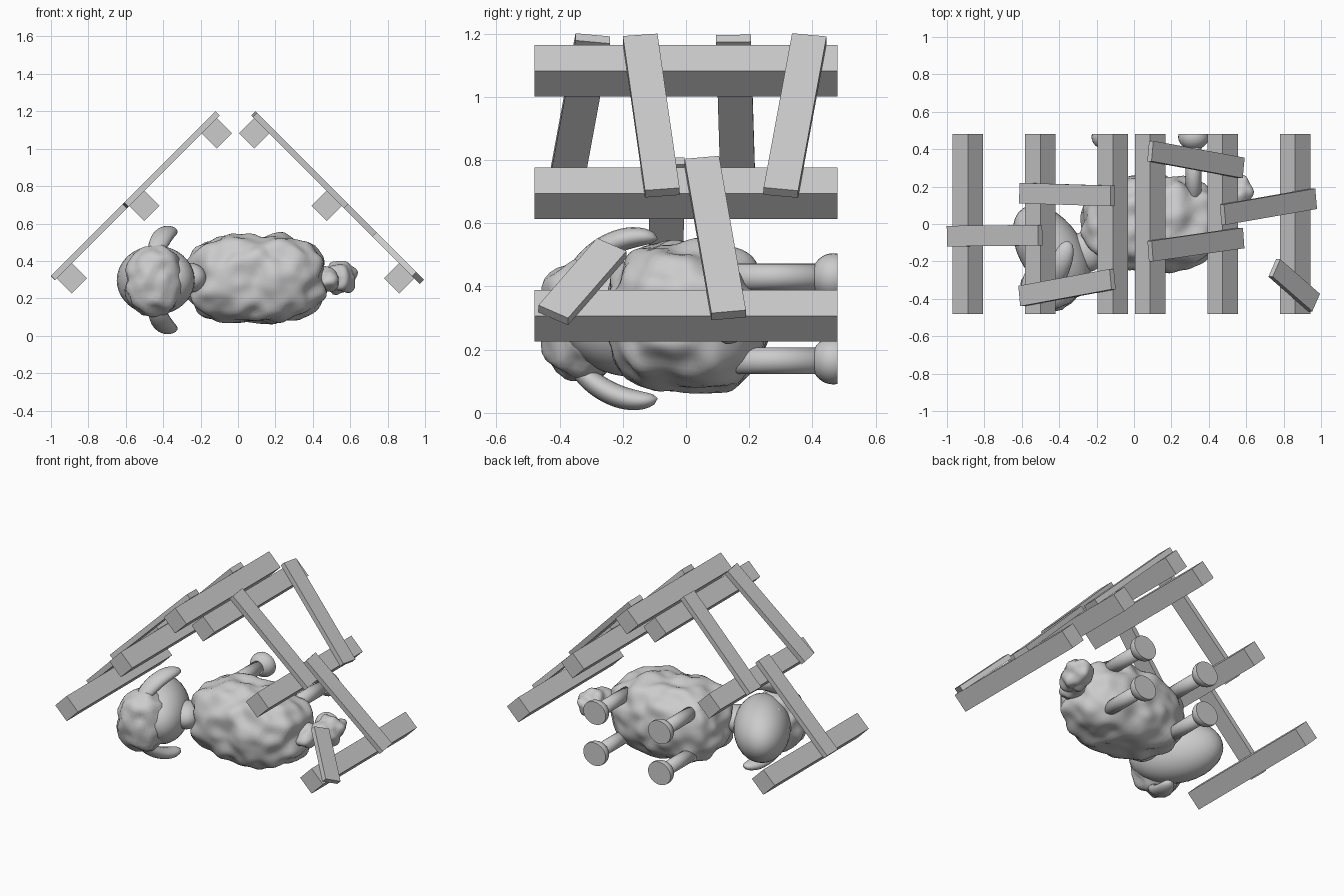
import bpy, bmesh, math
from mathutils import Vector, Matrix, noise

if "Cube" in bpy.data.objects:
    bpy.data.objects.remove(bpy.data.objects["Cube"])

MIRROR_X = -0.0135          # middle plane of the two fence panels
R = math.sqrt(0.5)


def finish(name, bm, smooth=True):
    bmesh.ops.recalc_face_normals(bm, faces=bm.faces)
    me = bpy.data.meshes.new(name)
    bm.to_mesh(me)
    bm.free()
    for p in me.polygons:
        p.use_smooth = smooth
    ob = bpy.data.objects.new(name, me)
    bpy.context.collection.objects.link(ob)
    return ob


def box(name, center, ax, ay, az, size):
    bm = bmesh.new()
    rot = Matrix((ax, ay, az)).transposed().to_4x4()
    m = Matrix.Translation(center) @ rot @ Matrix.Diagonal((*size, 1))
    bmesh.ops.create_cube(bm, size=1, matrix=m)
    return finish(name, bm, False)


def wool(name, center, radii, power=2.0, amp=0.02, freq=9, rot=0, sub=5):
    """Lumpy superellipsoid."""
    bm = bmesh.new()
    bmesh.ops.create_icosphere(bm, subdivisions=sub, radius=1)
    turn = Matrix.Rotation(rot, 3, 'Z')
    for v in bm.verts:
        n = v.co.normalized()
        k = sum(abs(c) ** power for c in n) ** (-1 / power)
        p = Vector(c * k * r for c, r in zip(n, radii))
        p += n * amp * noise.noise((p + Vector(center)) * freq) * 1.6
        v.co = turn @ p + Vector(center)
    return finish(name, bm)


def ball(name, center, radii, rot=0):
    bm = bmesh.new()
    m = (Matrix.Translation(center) @ Matrix.Rotation(rot, 4, 'Z')
         @ Matrix.Diagonal((*radii, 1)))
    bmesh.ops.create_uvsphere(bm, u_segments=32, v_segments=20, radius=1, matrix=m)
    return finish(name, bm)


# --- leaning fence panels -------------------------------------------------
def panel(side, label, slats):
    def flip(x):
        return MIRROR_X + side * x
    along = Vector((side * R, 0, R))        # up the slope
    normal = Vector((-side * R, 0, R))      # outward
    yax = Vector((0, 1, 0))
    base = Vector((flip(-0.875), 0, 0.307))
    for i in range(3):
        c = base + along * (0.548 * i)
        box(f"{label}_beam_{i + 1}", c, along, yax, normal, (0.115, 0.96, 0.115))
    # slats: (slope start, y start, slope end, y end)
    for i, (s0, y0, s1, y1) in enumerate(slats):
        a = base + along * s0 + yax * y0 + normal * 0.073
        b = base + along * s1 + yax * y1 + normal * 0.073
        d = (b - a).normalized()
        box(f"{label}_slat_{i + 1}", (a + b) / 2, d, normal.cross(d), normal,
            ((b - a).length, 0.11, 0.032))


panel(1, "left", [(-0.07, -0.065, 0.62, -0.06),
                  (0.478, 0.165, 1.168, 0.15),
                  (0.478, -0.385, 1.168, -0.295)])
panel(-1, "right", [(0.478, 0.30, 1.168, 0.39),
                    (0.478, -0.075, 1.168, -0.145),
                    (-0.07, 0.135, 0.62, 0.05),
                    (-0.07, -0.42, 0.23, -0.235)])

# --- sheep lying on its side (legs toward +y, head toward -x) --------------
wool("wool_body", (0.095, 0.005, 0.303), (0.37, 0.25, 0.235), 2.7, 0.019, 11)
wool("head_wool", (-0.447, -0.325, 0.295), (0.155, 0.14, 0.19), 2.2, 0.014, 15, 0.1, 4)
wool("tail_base", (0.475, 0.04, 0.295), (0.07, 0.09, 0.065), 2, 0.016, 16, 0, 4)
wool("tail_tip", (0.55, 0.135, 0.31), (0.08, 0.125, 0.092), 2, 0.016, 16, -0.25, 4)
ball("neck", (-0.26, -0.15, 0.31), (0.085, 0.11, 0.08), 0.5)
head_turn = math.atan2(0.83, -0.55)
ball("head", (-0.44, -0.15, 0.297), (0.28, 0.168, 0.185), head_turn)

# legs and flat-soled hooves
for lx, end in ((-0.145, "front"), (0.318, "back")):
    for lz, s in ((0.43, "upper"), (0.165, "lower")):
        bm = bmesh.new()
        m = Matrix.Translation((lx, 0.28, lz)) @ Matrix.Rotation(math.pi / 2, 4, 'X')
        bmesh.ops.create_cone(bm, cap_ends=True, segments=24, radius1=0.042,
                              radius2=0.042, depth=0.34, matrix=m)
        finish(f"{end}_leg_{s}", bm)
        bm = bmesh.new()
        m = (Matrix.Translation((lx, 0.466, lz))
             @ Matrix.Rotation(math.pi / 2, 4, 'X')
             @ Matrix.Diagonal((0.082, 0.075, 0.07, 1)))
        bmesh.ops.create_uvsphere(bm, u_segments=28, v_segments=18, radius=1, matrix=m)
        bmesh.ops.bisect_plane(bm, geom=bm.verts[:] + bm.edges[:] + bm.faces[:],
                               plane_co=(0, 0.48, 0), plane_no=(0, 1, 0), clear_outer=True)
        bmesh.ops.holes_fill(bm, edges=[e for e in bm.edges if e.is_boundary])
        ob = finish(f"{end}_hoof_{s}", bm)
        for p in ob.data.polygons:
            p.use_smooth = len(p.vertices) < 6


# drooping ears: bent flattened tubes with rounded tips
def ear(name, flip):
    pts = [Vector(p) for p in ((-0.45, -0.37, 0.42), (-0.42, -0.29, 0.53),
                               (-0.375, -0.18, 0.575), (-0.35, -0.09, 0.55))]
    bm = bmesh.new()
    rings, n, seg = [], 18, 16
    for i in range(n + 1):
        t = i / n
        w = [(1 - t) ** 3, 3 * t * (1 - t) ** 2, 3 * t * t * (1 - t), t ** 3]
        c = sum((p * k for p, k in zip(pts, w)), Vector())
        tan = ((pts[1] - pts[0]) * (1 - t) ** 2 + (pts[2] - pts[1]) * 2 * t * (1 - t)
               + (pts[3] - pts[2]) * t * t).normalized()
        wide = (Vector((1, 0, 0)) - tan * tan.x).normalized()
        thin = tan.cross(wide)
        k = max(0.02, math.sqrt(max(0, 1 - (abs(2 * t - 0.95) / 1.05) ** 2.4)))
        ring = []
        for j in range(seg):
            a = 2 * math.pi * j / seg
            p = c + wide * (0.056 * k * math.cos(a)) + thin * (0.036 * k * math.sin(a))
            if flip:
                p.z = 0.596 - p.z
            ring.append(bm.verts.new(p))
        rings.append(ring)
    for r0, r1 in zip(rings, rings[1:]):
        for j in range(seg):
            bm.faces.new((r0[j], r0[(j + 1) % seg], r1[(j + 1) % seg], r1[j]))
    bm.faces.new(rings[0])
    bm.faces.new(rings[-1])
    finish(name, bm)


ear("upper_ear", False)
ear("lower_ear", True)

# eyes
for sz, s in ((1, "upper"), (-1, "lower")):
    ball(f"{s}_eye", (-0.535, -0.16, 0.297 + sz * 0.12), (0.032, 0.032, 0.032))
